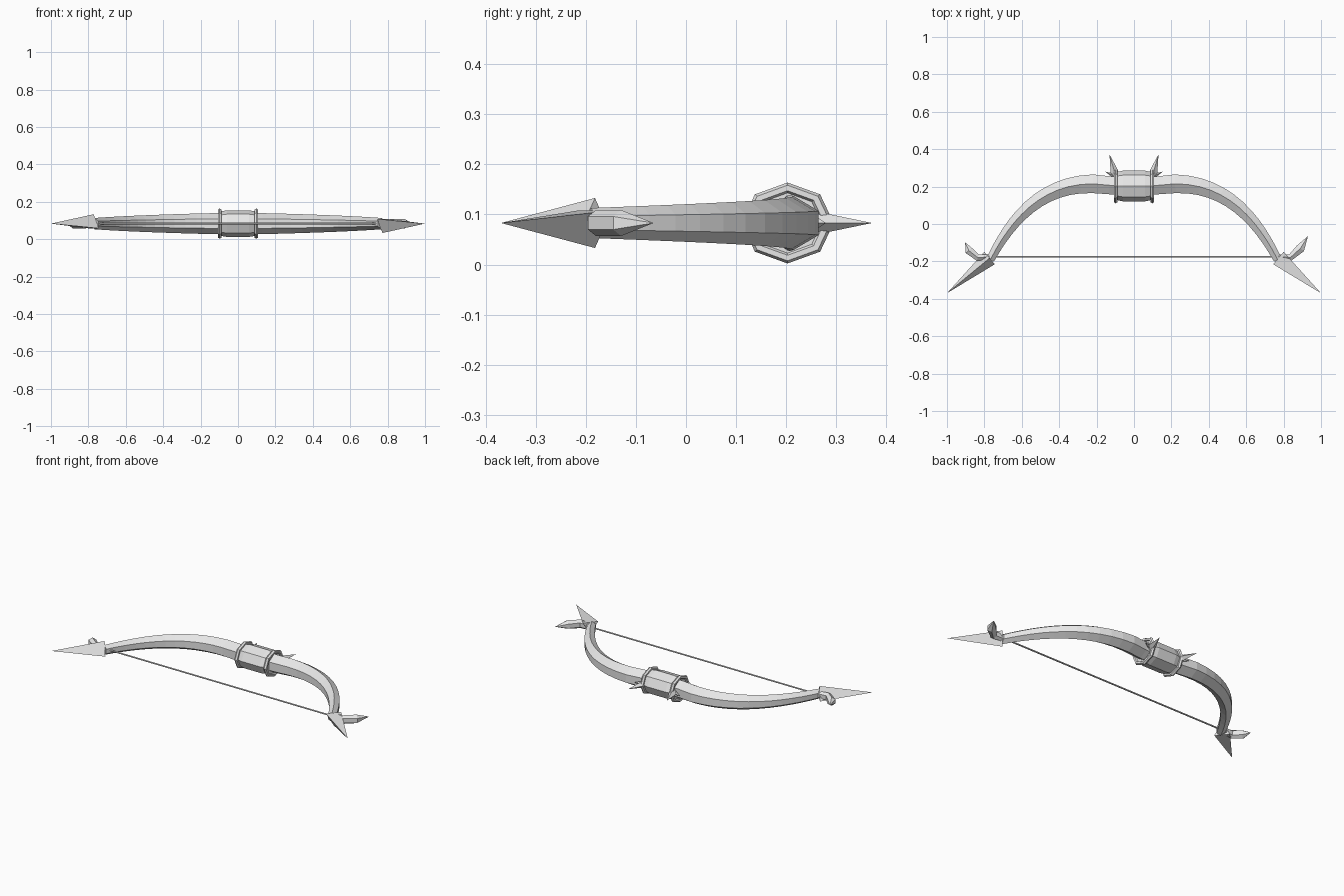
import bpy, bmesh, math
from mathutils import Vector
from mathutils.geometry import interpolate_bezier

MID = 0.083  # height of the bow's centre plane

if "Cube" in bpy.data.objects:
    bpy.data.objects.remove(bpy.data.objects["Cube"], do_unlink=True)

grey = bpy.data.materials.new("light_grey")
grey.use_nodes = True
grey.diffuse_color = (0.8, 0.8, 0.8, 1)
grey.node_tree.nodes["Principled BSDF"].inputs["Base Color"].default_value = (0.8, 0.8, 0.8, 1)


def polygon(sides, start=90):
    angles = [math.radians(start + 360 * i / sides) for i in range(sides)]
    return [(math.cos(a), math.sin(a)) for a in angles]


def loft(name, stations, profile):
    """Skin a profile along a flat path of (x, y, half width, half height)."""
    bm = bmesh.new()
    rings = []
    for i, (x, y, w, h) in enumerate(stations):
        a = stations[max(i - 1, 0)]
        b = stations[min(i + 1, len(stations) - 1)]
        along = Vector((b[0] - a[0], b[1] - a[1])).normalized()
        rings.append([bm.verts.new((x - along.y * u * w, y + along.x * u * w, MID + v * h))
                      for u, v in profile])
    n = len(profile)
    for r, s in zip(rings, rings[1:]):
        for k in range(n):
            bm.faces.new((r[k], r[(k + 1) % n], s[(k + 1) % n], s[k]))
    bm.faces.new(rings[0])
    bm.faces.new(rings[-1])
    bmesh.ops.remove_doubles(bm, verts=bm.verts, dist=0.0001)
    bmesh.ops.recalc_face_normals(bm, faces=bm.faces)
    mesh = bpy.data.meshes.new(name)
    bm.to_mesh(mesh)
    bm.free()
    mesh.materials.append(grey)
    obj = bpy.data.objects.new(name, mesh)
    bpy.context.collection.objects.link(obj)
    return obj


# Limb section: ridge above and below, flat inner and outer faces
limb_profile = [(0, 1), (1, 0.45), (1, -0.45), (0, -1), (-1, -0.45), (-1, 0.45)]
curve = interpolate_bezier(Vector((0.22, 0.215, 0)), Vector((0.5, 0.215, 0)),
                           Vector((0.66, 0.02, 0)), Vector((0.768, -0.19, 0)), 13)

for side, s in (("left", 1), ("right", -1)):
    # Curved, tapering limb
    path = [(0.06 * s, 0.205, 0.05, 0.057), (0.13 * s, 0.207, 0.048, 0.056)]
    for i, p in enumerate(curve):
        t = i / (len(curve) - 1)
        path.append((p.x * s, p.y, 0.05 - 0.028 * t, 0.054 - 0.024 * t))
    loft(side + "_limb", path, limb_profile)

    # Three-sided blade at the limb end, turned over on the other side
    loft(side + "_blade", [(0.772 * s, -0.182, 0.05, 0.05), (s, -0.37, 0, 0)],
         polygon(3, -90 * s))

    # Bent hook beside the blade, slightly shorter on the right
    if s > 0:
        bend, tip = (0.89, -0.13, 0.028, 0.026), (0.93, -0.065, 0, 0)
    else:
        bend, tip = (-0.883, -0.142, 0.025, 0.026), (-0.903, -0.098, 0, 0)
    loft(side + "_hook", [(0.765 * s, -0.175, 0.016, 0.022), (0.835 * s, -0.18, 0.02, 0.026),
                          bend, tip], polygon(6))

    # Band around the grip end
    bpy.ops.mesh.primitive_torus_add(major_segments=8, minor_segments=6,
                                     major_radius=0.07, minor_radius=0.011,
                                     location=(0.098 * s, 0.203, MID),
                                     rotation=(0, math.pi / 2, 0))
    band = bpy.context.object
    band.name = side + "_band"
    band.scale.y = 1.14
    band.data.materials.append(grey)

    # Thorns on the back of the band
    loft(side + "_thorn", [(0.1 * s, 0.25, 0.022, 0.02), (0.106 * s, 0.285, 0.02, 0.018),
                           (0.131 * s, 0.372, 0, 0)], polygon(4))
    loft(side + "_small_thorn", [(0.1 * s, 0.255, 0.014, 0.016), (0.155 * s, 0.28, 0, 0)],
         polygon(4))

# Eight-sided grip, slightly swollen in the middle
loft("grip", [(-0.1, 0.203, 0.073, 0.064), (-0.06, 0.203, 0.082, 0.071),
              (0.06, 0.203, 0.082, 0.071), (0.1, 0.203, 0.073, 0.064)], polygon(8))

# Taut string
loft("string", [(-0.75, -0.176, 0.005, 0.005), (0.75, -0.176, 0.005, 0.005)], polygon(6))
